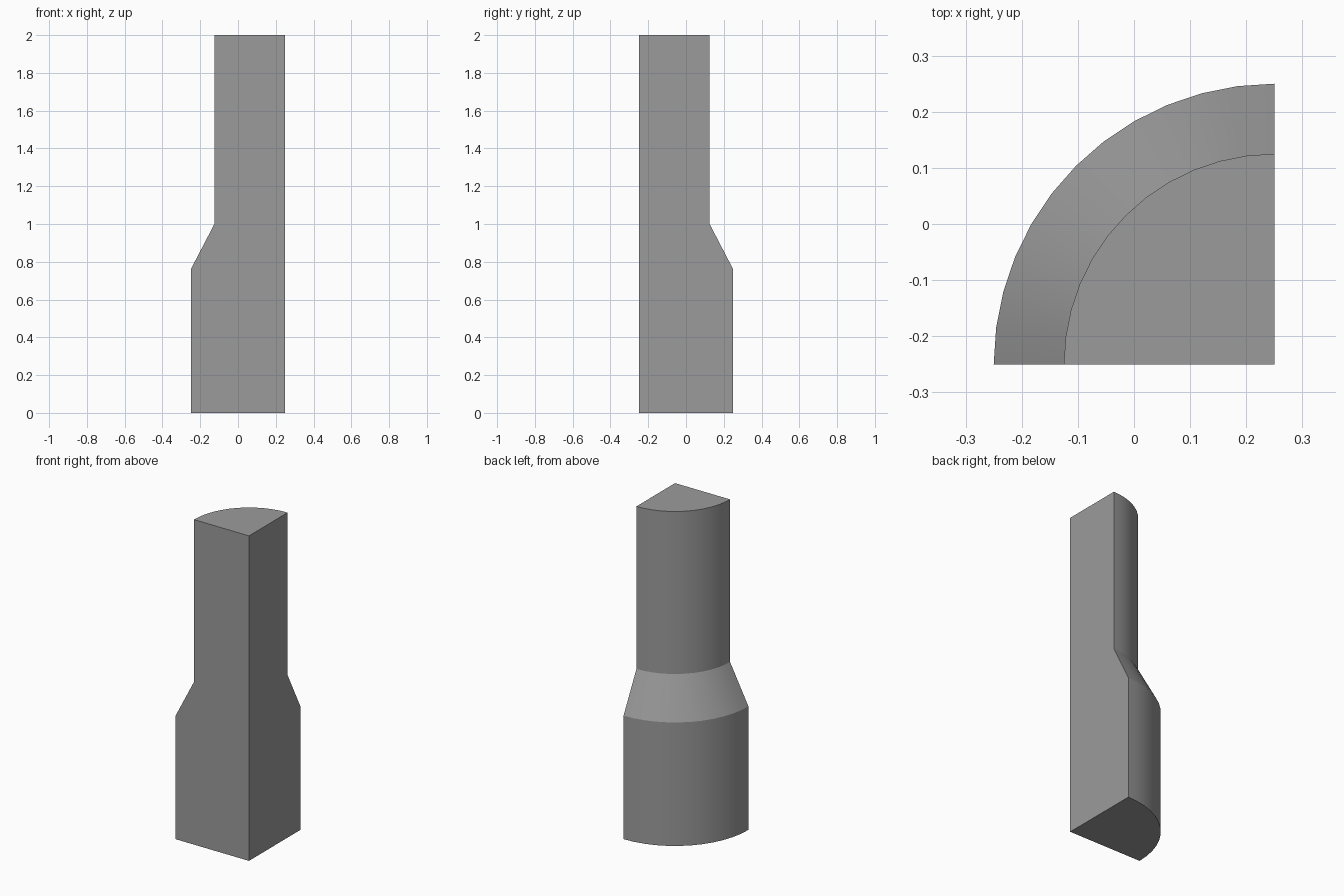
import bpy
import bmesh
from math import cos, sin, pi, radians

cube = bpy.data.objects.get("Cube")
if cube:
    bpy.data.objects.remove(cube)

SEGMENTS = 12
AXIS = (0.25, -0.25)  # corner where the two flat sides meet
PROFILE = [(0.5, 0), (0.5, 0.76), (0.375, 1), (0.375, 2)]  # radius, height

# Colour
grey = bpy.data.materials.new("mid_grey")
grey.use_nodes = True
colour = (0.33, 0.33, 0.33, 1)
grey.diffuse_color = colour
grey.node_tree.nodes["Principled BSDF"].inputs["Base Color"].default_value = colour


def quarter_ring(bm, radius, z):
    """Arc vertices sweeping from the back side round to the left edge."""
    angles = [pi / 2 + pi / 2 * i / SEGMENTS for i in range(SEGMENTS + 1)]
    return [bm.verts.new((AXIS[0] + radius * cos(a), AXIS[1] + radius * sin(a), z))
            for a in angles]


# Stepped quarter column: curved shell, flat sides and caps
bm = bmesh.new()
rings = [quarter_ring(bm, r, z) for r, z in PROFILE]
for low, high in zip(rings, rings[1:]):
    for i in range(SEGMENTS):
        bm.faces.new((low[i], low[i + 1], high[i + 1], high[i]))

bottom = bm.verts.new((*AXIS, PROFILE[0][1]))
top = bm.verts.new((*AXIS, PROFILE[-1][1]))
bm.faces.new([bottom] + rings[0])
bm.faces.new([top] + rings[-1])
for side in (0, -1):
    bm.faces.new([bottom] + [ring[side] for ring in rings] + [top])
bmesh.ops.recalc_face_normals(bm, faces=bm.faces)

mesh = bpy.data.meshes.new("quarter_column")
bm.to_mesh(mesh)
bm.free()
mesh.materials.append(grey)
column = bpy.data.objects.new("quarter_column", mesh)
bpy.context.collection.objects.link(column)

# Smooth round the arc, crisp at the taper and flat sides
bpy.ops.object.select_all(action='DESELECT')
column.select_set(True)
bpy.context.view_layer.objects.active = column
bpy.ops.object.shade_smooth_by_angle(angle=radians(20))
